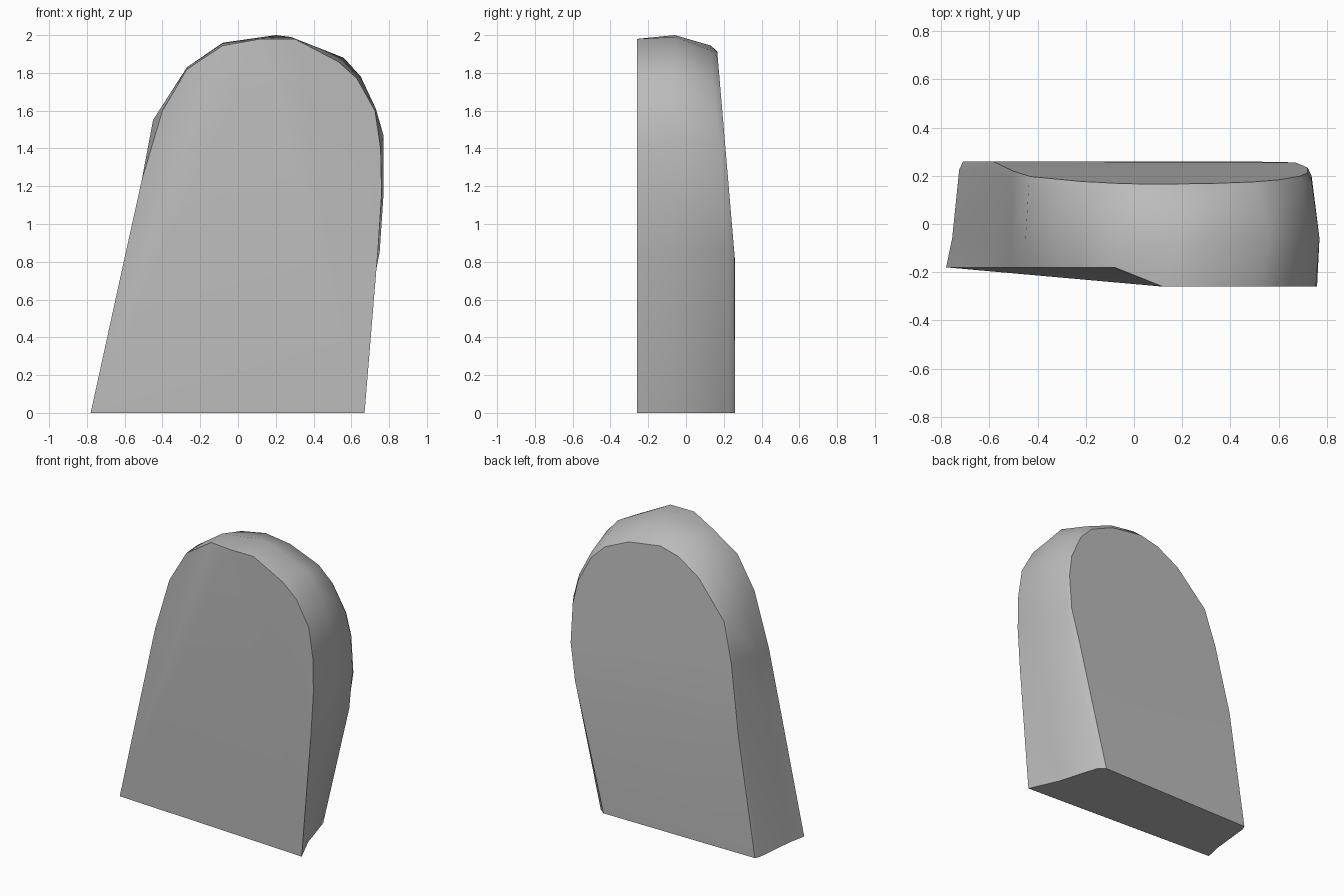
import bpy
import bmesh
from mathutils import Vector

default_cube = bpy.data.objects.get("Cube")
if default_cube:
    bpy.data.objects.remove(default_cube, do_unlink=True)

# Stone colour
stone = bpy.data.materials.new("grey stone")
stone.use_nodes = True
colour = (0.5, 0.5, 0.5, 1)
stone.diffuse_color = colour
stone.node_tree.nodes["Principled BSDF"].inputs["Base Color"].default_value = colour

# Arched outlines (x, z), running from the base at -x over the top to the base at +x
front_outline = [(-.78, 0), (-.605, .8), (-.51, 1.23), (-.4, 1.6), (-.27, 1.82),
                 (-.08, 1.945), (.12, 1.98), (.3, 1.98), (.53, 1.86), (.63, 1.77),
                 (.725, 1.6), (.755, 1.4), (.76, 1.16), (.74, .85), (.67, 0)]
middle_outline = [(-.755, 0), (-.6, .8), (-.51, 1.23), (-.45, 1.55), (-.27, 1.83),
                  (-.08, 1.96), (.2, 2), (.28, 1.99), (.56, 1.88), (.65, 1.78),
                  (.73, 1.61), (.77, 1.47), (.77, 1.15), (.75, .85), (.58, 0)]
back_outline = [(-.71, 0), (-.585, .8), (-.5, 1.28), (-.43, 1.54), (-.22, 1.78),
                (-.06, 1.88), (.08, 1.915), (.32, 1.88), (.5, 1.8), (.6, 1.7),
                (.69, 1.52), (.72, 1.36), (.72, 1.1), (.67, .85), (.45, 0)]
last = len(front_outline) - 1
apex = 6


def back_depth(z):
    """The back is upright below and leans forward above."""
    return .26 - .085 * max(0, z - .8)


# Cross-sections of the slab from front to back
front = [Vector((x, -.18 if i < apex else -.26, z))
         for i, (x, z) in enumerate(front_outline)]
middle = [Vector((x, -.06, z)) for x, z in middle_outline]
back = [Vector((x, back_depth(z), z)) for x, z in back_outline]
rim = []
for inner, outer in zip(back, middle):
    point = inner.lerp(outer, .35)
    point.y = inner.y - .035
    rim.append(point)

bm = bmesh.new()
rings = [[bm.verts.new(p) for p in ring] for ring in (front, middle, rim, back)]

# Sides and arched top
for a, b in zip(rings, rings[1:]):
    for i in range(last):
        bm.faces.new((a[i], a[i + 1], b[i + 1], b[i]))

# Front: main plane, a slanting facet and the set-back edge strip
f = rings[0]
bm.faces.new(f[:apex])
bm.faces.new((f[0], f[apex - 1], f[apex]))
bm.faces.new((f[0], f[apex], f[last]))
bm.faces.new(f[apex:])

# Back: upright lower panel and leaning arched panel
r = rings[-1]
bm.faces.new((r[0], r[1], r[last - 1], r[last]))
bm.faces.new(r[1:last])

# Underside
bm.faces.new([ring[0] for ring in rings] + [ring[last] for ring in reversed(rings)])

bmesh.ops.recalc_face_normals(bm, faces=bm.faces)
mesh = bpy.data.meshes.new("stone_slab")
bm.to_mesh(mesh)
bm.free()
mesh.materials.append(stone)
slab = bpy.data.objects.new("stone_slab", mesh)
bpy.context.collection.objects.link(slab)

# Soft facets with crisp front, back and base edges
bpy.context.view_layer.objects.active = slab
slab.select_set(True)
bpy.ops.object.shade_smooth_by_angle(angle=.6)
